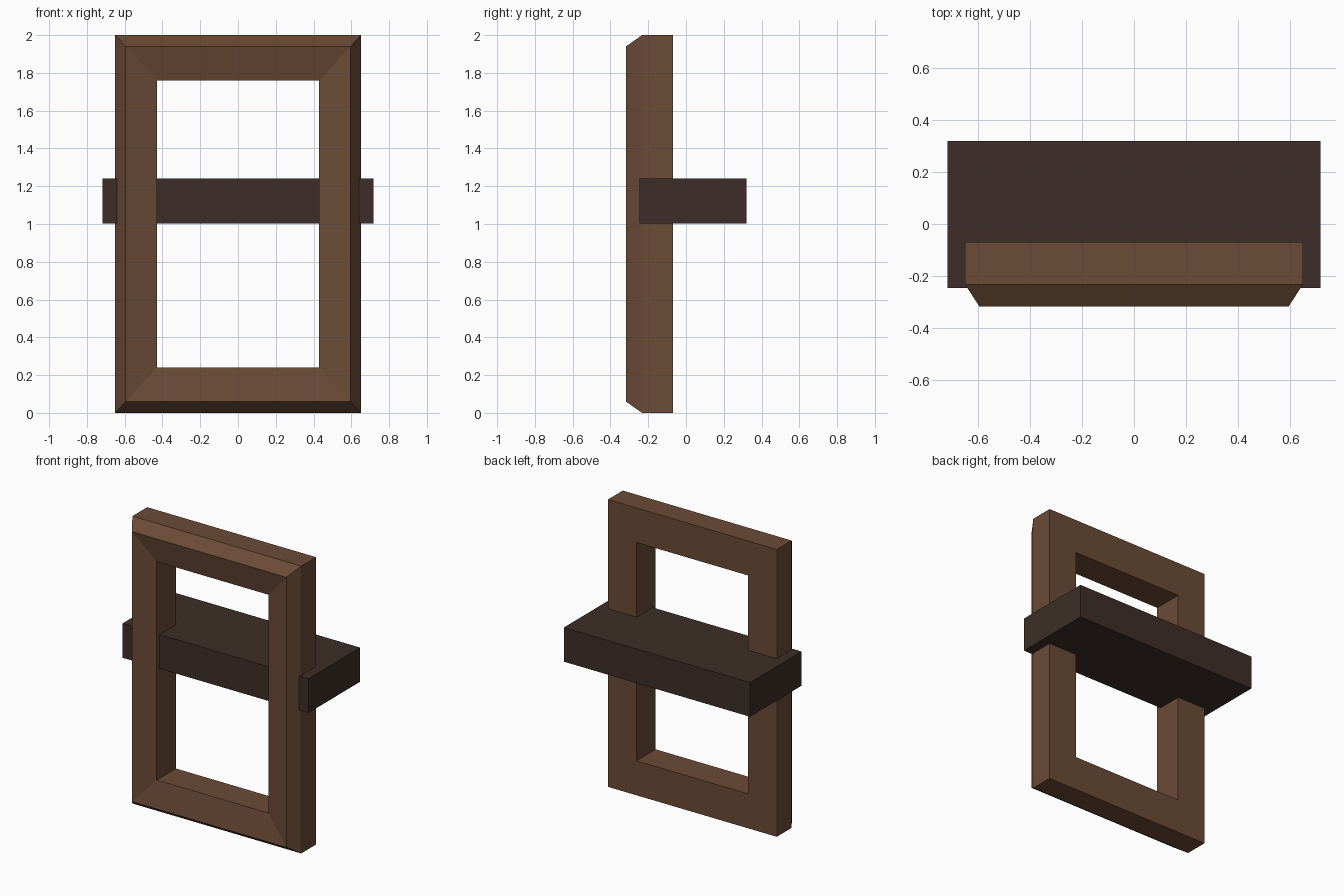
import bpy, bmesh

if "Cube" in bpy.data.objects:
    bpy.data.objects.remove(bpy.data.objects["Cube"])


def material(name, rgb):
    mat = bpy.data.materials.new(name)
    mat.diffuse_color = (*rgb, 1)
    mat.use_nodes = True
    mat.node_tree.nodes["Principled BSDF"].inputs["Base Color"].default_value = mat.diffuse_color
    return mat


def add_object(name, bm, mat):
    bmesh.ops.recalc_face_normals(bm, faces=bm.faces)
    mesh = bpy.data.meshes.new(name)
    bm.to_mesh(mesh)
    bm.free()
    mesh.materials.append(mat)
    obj = bpy.data.objects.new(name, mesh)
    bpy.context.collection.objects.link(obj)
    return obj


frame_wood = material("frame_wood", (0.145, 0.07, 0.037))
dark_wood = material("dark_wood", (0.047, 0.027, 0.021))

# Frame: mitred moulding profile (half width, half height, y) around a rectangle
profile = [
    (0.65, 1.00, -0.07),    # outer back
    (0.65, 1.00, -0.233),   # start of outer chamfer
    (0.595, 0.94, -0.318),  # front ridge
    (0.43, 0.76, -0.28),    # inner front lip
    (0.43, 0.76, -0.07),    # inner back
]
bm = bmesh.new()
rings = [[bm.verts.new((sx * w, y, 1 + sz * h))
          for sx, sz in ((-1, -1), (1, -1), (1, 1), (-1, 1))]
         for w, h, y in profile]
for a, b in zip(rings, rings[1:] + rings[:1]):
    for i in range(4):
        j = (i + 1) % 4
        bm.faces.new((a[i], a[j], b[j], b[i]))
add_object("window_frame", bm, frame_wood)

# Cross shelf passing through the frame
bm = bmesh.new()
bmesh.ops.create_cube(bm, size=1)
bmesh.ops.scale(bm, vec=(1.434, 0.566, 0.238), verts=bm.verts)
bmesh.ops.translate(bm, vec=(0, 0.036, 1.121), verts=bm.verts)
add_object("cross_shelf", bm, dark_wood)
